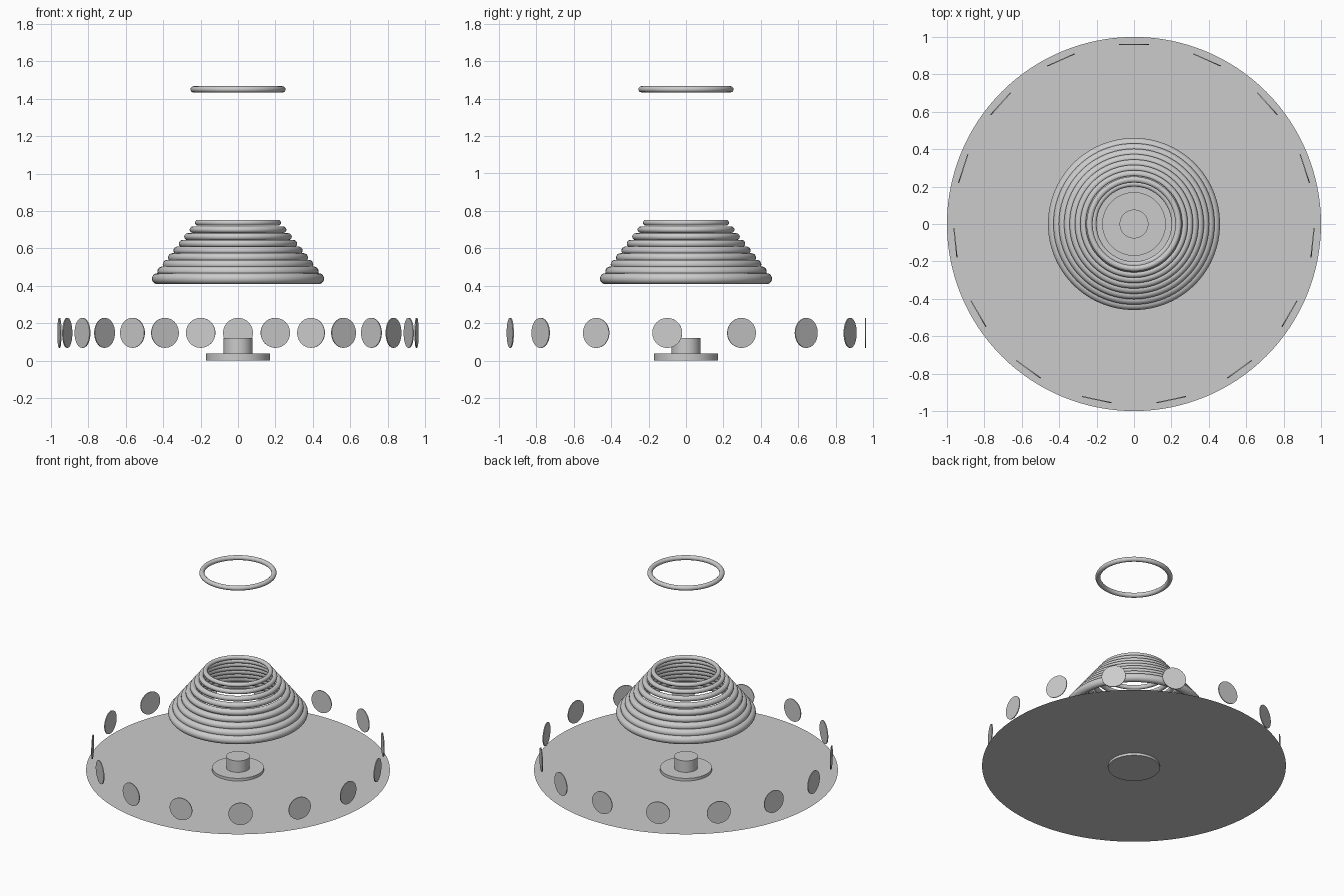
import bpy
from math import pi, sin, cos, radians

if "Cube" in bpy.data.objects:
    bpy.data.objects.remove(bpy.data.objects["Cube"])


def smooth(name):
    ob = bpy.context.object
    ob.name = name
    bpy.ops.object.shade_smooth_by_angle(angle=radians(35))
    return ob


def disc(name, r, z0, z1):
    bpy.ops.mesh.primitive_cylinder_add(vertices=64, radius=r, depth=z1 - z0,
                                        location=(0, 0, (z0 + z1) / 2))
    return smooth(name)


def ring(name, outer, minor, z):
    bpy.ops.mesh.primitive_torus_add(major_radius=outer - minor, minor_radius=minor,
                                     major_segments=96, minor_segments=20,
                                     location=(0, 0, z))
    return smooth(name)


# flat ground plate, a single sheet at mid-height of the flange
bpy.ops.mesh.primitive_circle_add(vertices=128, radius=1, fill_type='NGON',
                                  location=(0, 0, 0.0175))
bpy.context.object.name = "ground_plate"

# central pedestal
disc("pedestal_flange", 0.17, 0.0, 0.037)
disc("pedestal_stem", 0.077, 0.03, 0.12)

# tapering stack of rings
RINGS = 9
for i in range(RINGS):
    t = i / (RINGS - 1)
    ring(f"stack_ring_{i + 1}", 0.46 - 0.23 * t, 0.029 - 0.014 * t, 0.438 + 0.299 * t)

# floating ring
ring("upper_ring", 0.254, 0.0165, 1.45)

# upright tokens facing outward around the rim
TOKENS = 15
for i in range(TOKENS):
    a = pi / 2 + 2 * pi * i / TOKENS
    bpy.ops.mesh.primitive_cylinder_add(vertices=48, radius=0.08, depth=0.006,
                                        location=(0.96 * cos(a), 0.96 * sin(a), 0.148),
                                        rotation=(0, pi / 2, a))
    smooth(f"rim_token_{i + 1}")
